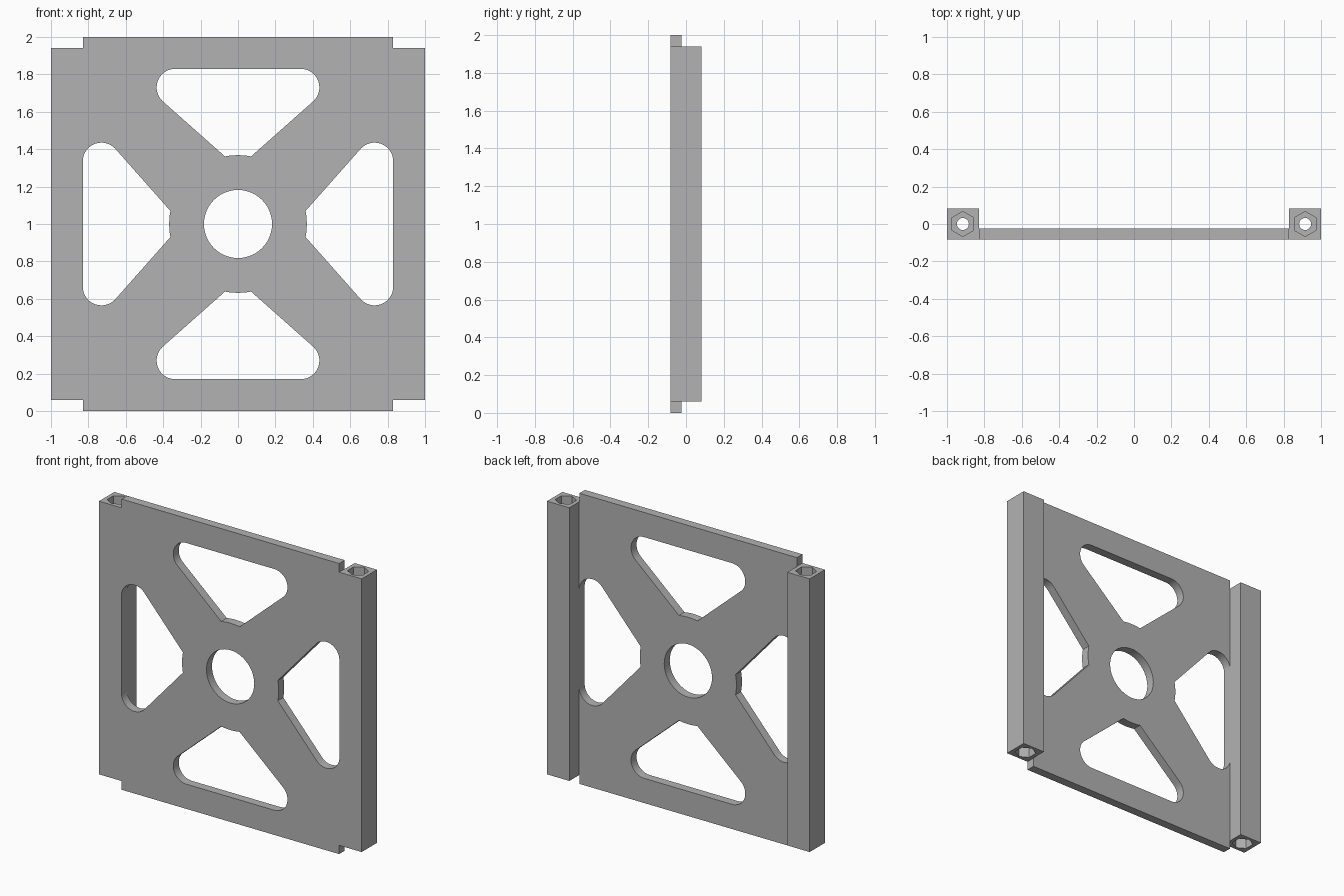
import bpy
from math import cos, sin, pi, atan2, radians

cube = bpy.data.objects.get("Cube")
if cube:
    bpy.data.objects.remove(cube)

FRONT, THICK = -0.083, 0.06
POST_W, STEP = 0.17, 0.06

grey = bpy.data.materials.new("plain grey")
grey.use_nodes = True
colour = (0.45, 0.45, 0.45, 1)
grey.diffuse_color = colour
grey.node_tree.nodes["Principled BSDF"].inputs["Base Color"].default_value = colour


def arc(cx, cz, r, a0, a1, n):
    return [(cx + r * cos(a0 + (a1 - a0) * i / n), cz + r * sin(a0 + (a1 - a0) * i / n))
            for i in range(n + 1)]


def turned(points, quarter):
    a = quarter * pi / 2
    return [(x * cos(a) - z * sin(a), x * sin(a) + z * cos(a)) for x, z in points]


def select_only(obj):
    bpy.ops.object.select_all(action="DESELECT")
    obj.select_set(True)
    bpy.context.view_layer.objects.active = obj


def sheet(name, loops):
    """Filled outline with holes, extruded along y and turned upright."""
    curve = bpy.data.curves.new(name, "CURVE")
    curve.dimensions, curve.fill_mode = "2D", "BOTH"
    curve.extrude = THICK / 2
    for loop in loops:
        spline = curve.splines.new("POLY")
        spline.points.add(len(loop) - 1)
        for p, (x, z) in zip(spline.points, loop):
            p.co = (x, z, 0, 1)
        spline.use_cyclic_u = True
    obj = bpy.data.objects.new(name, curve)
    bpy.context.collection.objects.link(obj)
    obj.rotation_euler.x = pi / 2
    obj.location = (0, FRONT + THICK / 2, 1)
    select_only(obj)
    bpy.ops.object.convert(target="MESH")
    obj = bpy.context.object
    bpy.ops.object.transform_apply(location=True, rotation=True, scale=True)
    # weld the caps to the rim so the sheet is a closed solid
    bpy.ops.object.mode_set(mode="EDIT")
    bpy.ops.mesh.select_all(action="SELECT")
    bpy.ops.mesh.remove_doubles(threshold=0.0001)
    bpy.ops.mesh.normals_make_consistent(inside=False)
    bpy.ops.object.mode_set(mode="OBJECT")
    return obj


def prism(name, sides, radius, depth, location):
    bpy.ops.mesh.primitive_cylinder_add(vertices=sides, radius=radius, depth=depth,
                                        location=location)
    bpy.context.object.name = name
    return bpy.context.object


def combine(target, tool, operation):
    mod = target.modifiers.new(operation, "BOOLEAN")
    mod.operation, mod.object, mod.solver = operation, tool, "EXACT"
    select_only(target)
    bpy.ops.object.modifier_apply(modifier=mod.name)
    bpy.data.objects.remove(tool)


# Plate outline: stepped corners, side tabs reaching into the posts
inner, tab, top, low = 0.828, 0.9, 1.0, 1.0 - STEP
corner = [(inner, -top), (inner, -low), (tab, -low), (tab, low), (inner, low), (inner, top)]
outline = corner + [(-x, -z) for x, z in corner]

# Window: two rounded outer corners and an arc around the hub
slope = atan2(-0.75, 0.662)
hub = atan2(0.363, 0.07)
window = (arc(0.335, 0.73, 0.1, slope, pi / 2, 16)
          + arc(-0.335, 0.73, 0.1, pi / 2, pi - slope, 16)
          + arc(0, 0, 0.368, pi - hub, hub, 6))
centre_hole = arc(0, 0, 0.182, 0, 2 * pi, 48)[:-1]
frame = sheet("frame_panel", [outline, centre_hole] + [turned(window, q) for q in range(4)])

# Square posts with a bore and a hexagonal nut pocket at each end
for side in (-1, 1):
    x = side * (1 - POST_W / 2)
    bpy.ops.mesh.primitive_cube_add(size=1, location=(x, 0, 1))
    post = bpy.context.object
    post.name = "post"
    post.scale = (POST_W, -2 * FRONT, 2 * low)
    bpy.ops.object.transform_apply(location=True, rotation=True, scale=True)
    combine(frame, post, "UNION")
    combine(frame, prism("bore", 24, 0.032, 3, (x, 0, 1)), "DIFFERENCE")
    for end in (-1, 1):
        pocket = prism("nut_pocket", 6, 0.067, 0.16, (x, 0, 1 + end * low))
        combine(frame, pocket, "DIFFERENCE")

frame.data.materials.clear()
frame.data.materials.append(grey)
for face in frame.data.polygons:
    face.material_index = 0
select_only(frame)
bpy.ops.object.shade_smooth_by_angle(angle=radians(25))
